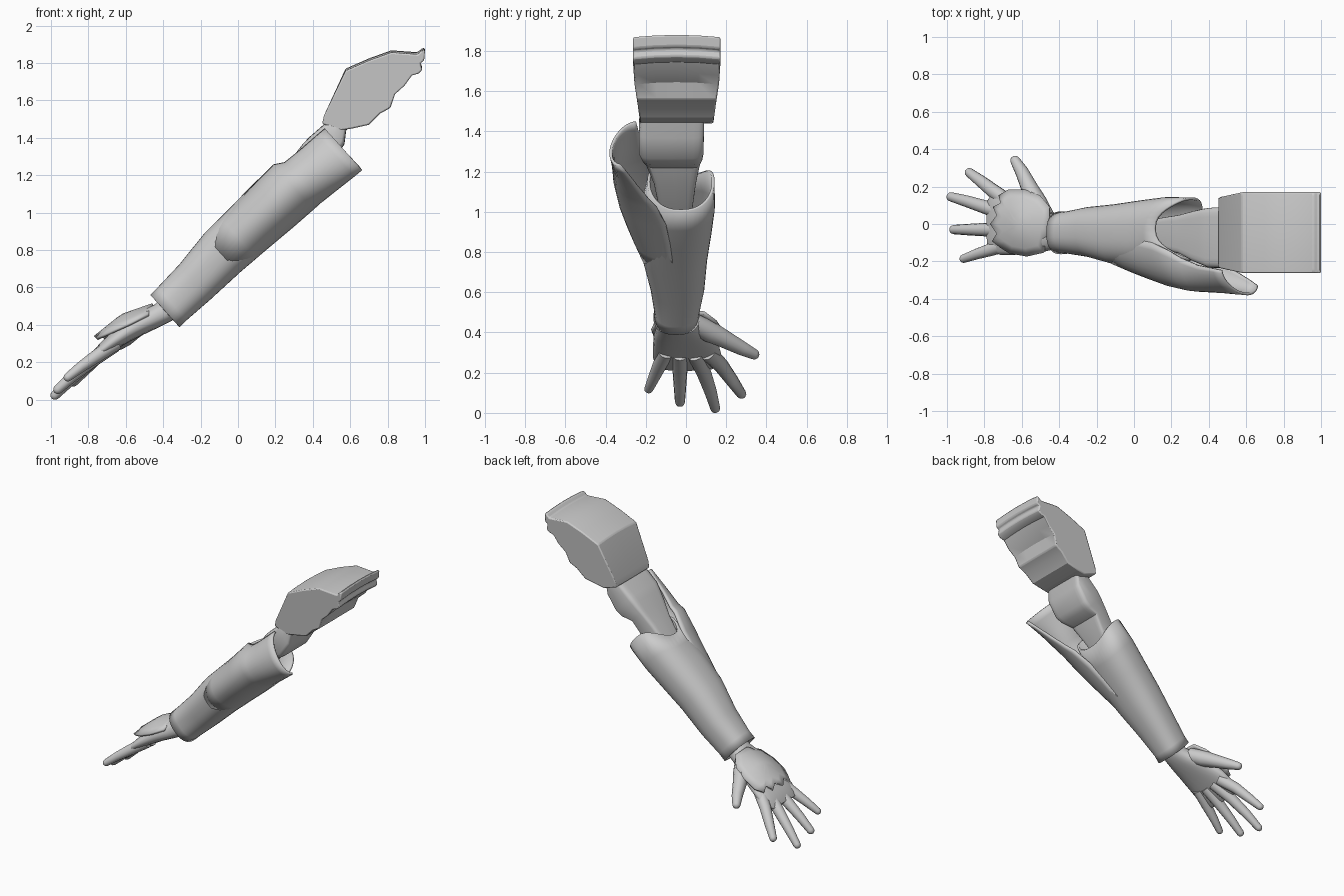
import bpy, bmesh, math
from mathutils import Vector

grey = bpy.data.materials.new("light grey")
grey.diffuse_color = (0.6, 0.6, 0.6, 1)

AX = math.radians(42)                       # slope of the forearm in the front view
UP = Vector((math.cos(AX), 0, math.sin(AX)))
NO = Vector((-math.sin(AX), 0, math.cos(AX)))
ORIGIN = Vector((0, 0, 0.87))


def arm(s, t, y):
    """s runs up the arm, t is the raised side, y is world depth."""
    return ORIGIN + UP * s + NO * t + Vector((0, y, 0))


def finish(name, bm, angle=35, solid=0, bevel=0):
    bmesh.ops.recalc_face_normals(bm, faces=bm.faces[:])
    me = bpy.data.meshes.new(name)
    bm.to_mesh(me)
    bm.free()
    me.materials.append(grey)
    ob = bpy.data.objects.new(name, me)
    bpy.context.collection.objects.link(ob)
    bpy.ops.object.select_all(action='DESELECT')
    ob.select_set(True)
    bpy.context.view_layer.objects.active = ob
    bpy.ops.object.shade_smooth_by_angle(angle=math.radians(angle))
    if solid:
        m = ob.modifiers.new("thickness", 'SOLIDIFY')
        m.thickness, m.offset = solid, 0
    if bevel:
        m = ob.modifiers.new("soft edges", 'BEVEL')
        m.width, m.segments = bevel, 2
        m.limit_method, m.angle_limit = 'ANGLE', math.radians(40)
    return ob


def loft(name, rings, closed=True, caps=True, **kw):
    bm = bmesh.new()
    rows = [[bm.verts.new(p) for p in r] for r in rings]
    n = len(rows[0])
    for a, b in zip(rows, rows[1:]):
        for i in range(n if closed else n - 1):
            j = (i + 1) % n
            bm.faces.new((a[i], a[j], b[j], b[i]))
    if caps:
        bm.faces.new(rows[0])
        bm.faces.new(rows[-1])
    return finish(name, bm, **kw)


def section(s, t0, t1, y0, y1, power=2.0, n=28, notch=0):
    """Rounded cross-section between t0..t1 and y0..y1; notch dips its upper and lower sides."""
    ring = []
    for i in range(n):
        a = 2 * math.pi * i / n
        c, d = math.cos(a), math.sin(a)
        dip = notch * (max(0, d) ** 3 + 0.4 * max(0, -d) ** 2)
        c = math.copysign(abs(c) ** (2 / power), c)
        d = math.copysign(abs(d) ** (2 / power), d)
        ring.append(arm(s - dip, (t0 + t1) / 2 + d * (t1 - t0) / 2,
                        (y0 + y1) / 2 + c * (y1 - y0) / 2))
    return ring


def finger(name, pts, radii, n=12):
    """Round limb through pts with a domed tip."""
    pts = [Vector(p) for p in pts]
    end = (pts[-1] - pts[-2]).normalized()
    tip, r = pts[-1], radii[-1]
    pts += [tip + end * r * k for k in (0.5, 0.85, 1.0)]
    radii = list(radii) + [r * k for k in (0.87, 0.53, 0.1)]
    rings = []
    for i, p in enumerate(pts):
        d = (pts[min(i + 1, len(pts) - 1)] - pts[max(i - 1, 0)]).normalized()
        u = d.cross(NO).normalized()
        v = d.cross(u)
        rings.append([p + (u * math.cos(2 * math.pi * k / n) + v * math.sin(2 * math.pi * k / n)) * radii[i]
                      for k in range(n)])
    loft(name, rings, angle=60)


# Shoulder pad: side profile swept across y, narrower toward the bottom
profile = [(0.45, 1.475), (0.46, 1.52), (0.575, 1.77), (0.70, 1.825), (0.82, 1.868), (0.96, 1.858),
           (0.985, 1.88), (1.0, 1.88), (0.995, 1.825), (0.975, 1.81), (0.985, 1.775),
           (0.965, 1.755), (0.93, 1.745), (0.89, 1.69), (0.84, 1.645), (0.815, 1.56),
           (0.76, 1.53), (0.70, 1.47), (0.61, 1.45), (0.55, 1.44)]
rings = []
for k in (-1, -0.9, -0.5, 0, 0.5, 0.9, 1):
    ring = []
    for x, z in profile:
        half = 0.183 + 0.034 * min(1, (z - 1.45) / 0.25)
        drop = 0.012 * k * k if z > 1.6 else 0
        ring.append((x, -0.046 + k * half, z - drop))
    rings.append(ring)
loft("shoulder_pad", rings, angle=30, bevel=0.014)

# Upper arm: boxy block with a ridge under the elbow pit
loft("upper_arm", [section(s, a, b, c, d, 7, 24) for s, a, b, c, d in (
    (0.92, 0.07, 0.125, -0.21, 0.08), (0.81, 0.035, 0.138, -0.225, 0.09),
    (0.755, -0.012, 0.14, -0.235, 0.09), (0.64, -0.045, 0.142, -0.235, 0.088),
    (0.59, -0.04, 0.138, -0.22, 0.082), (0.52, 0.0, 0.125, -0.20, 0.07),
    (0.41, -0.03, 0.112, -0.16, 0.05), (0.22, -0.05, 0.08, -0.13, 0.03))], angle=30)

# Forearm sleeve: open tube, flaring toward the elbow with a notched rim
loft("forearm_sleeve", [section(s, a, b, c, d, 2.5, 40, k) for s, a, b, c, d, k in (
    (-0.555, -0.142, 0.077, -0.155, 0.06, 0), (-0.50, -0.14, 0.08, -0.15, 0.06, 0),
    (-0.33, -0.143, 0.094, -0.17, 0.085, 0), (-0.12, -0.141, 0.128, -0.21, 0.10, 0),
    (0.08, -0.146, 0.138, -0.225, 0.122, 0), (0.24, -0.148, 0.146, -0.215, 0.137, 0.04),
    (0.415, -0.142, 0.15, -0.185, 0.135, 0.13))], caps=False, solid=0.014, angle=40)

# Forearm guard: curved plate growing out of the sleeve on the front side
rings = []
for s, tc, rt, edge, depth, skew in (
        (-0.125, -0.006, 0.133, -0.055, 0.16, 0), (0.0, -0.006, 0.138, -0.06, 0.195, 0),
        (0.12, -0.006, 0.142, -0.07, 0.22, 0), (0.26, -0.003, 0.15, -0.09, 0.237, 0),
        (0.40, 0.0, 0.155, -0.14, 0.21, 0), (0.45, -0.015, 0.14, -0.175, 0.18, 0),
        (0.56, -0.022, 0.14, -0.225, 0.135, 0.01), (0.68, -0.027, 0.143, -0.265, 0.10, 0.03),
        (0.733, -0.029, 0.143, -0.285, 0.08, 0.04)):
    ring = []
    for i in range(19):
        a = math.radians(-88 + 176 * i / 18)
        ring.append(arm(s, tc + rt * math.sin(a), edge - depth * math.cos(a) + skew * math.sin(a)))
    rings.append(ring)
loft("forearm_guard", rings, closed=False, caps=False, solid=0.014, angle=40)

# Wrist and palm in one smooth loft
loft("palm", [section(s, a, b, c, d, 2.4, 24) for s, a, b, c, d in (
    (-0.44, -0.11, 0.04, -0.125, 0.04), (-0.57, -0.095, 0.03, -0.13, 0.045),
    (-0.64, -0.075, 0.05, -0.145, 0.075), (-0.74, -0.045, 0.07, -0.16, 0.135),
    (-0.84, -0.02, 0.075, -0.165, 0.165), (-0.93, 0.0, 0.072, -0.165, 0.18),
    (-0.985, 0.012, 0.064, -0.15, 0.165), (-1.015, 0.025, 0.052, -0.12, 0.13))], angle=60)

# Fingers and thumb
finger("index_finger", [(-0.66, 0.11, 0.30), (-0.75, 0.175, 0.235), (-0.82, 0.23, 0.16), (-0.88, 0.275, 0.095)],
       (0.042, 0.038, 0.032, 0.025))
finger("middle_finger", [(-0.66, 0.045, 0.295), (-0.78, 0.085, 0.21), (-0.89, 0.12, 0.112), (-0.978, 0.145, 0.024)],
       (0.042, 0.038, 0.032, 0.025))
finger("ring_finger", [(-0.66, -0.03, 0.295), (-0.78, -0.03, 0.21), (-0.88, -0.03, 0.13), (-0.963, -0.03, 0.055)],
       (0.042, 0.037, 0.031, 0.025))
finger("little_finger", [(-0.65, -0.10, 0.305), (-0.76, -0.135, 0.23), (-0.84, -0.16, 0.175), (-0.91, -0.185, 0.12)],
       (0.040, 0.035, 0.029, 0.023))
finger("thumb", [(-0.47, 0.03, 0.45), (-0.52, 0.115, 0.405), (-0.56, 0.195, 0.365), (-0.60, 0.28, 0.32), (-0.635, 0.338, 0.292)],
       (0.05, 0.055, 0.045, 0.036, 0.027))

# Hand guard: domed plate with a zigzag edge over the knuckles
outline = [(-0.45, 0.09), (-0.50, 0.15), (-0.58, 0.18), (-0.67, 0.18), (-0.72, 0.15), (-0.71, 0.11),
           (-0.75, 0.09), (-0.73, 0.045), (-0.765, 0.0), (-0.73, -0.05), (-0.755, -0.09),
           (-0.71, -0.125), (-0.66, -0.155), (-0.57, -0.17), (-0.48, -0.15), (-0.455, -0.03)]


def guard_z(x, y):
    crown = 0.505 + (x + 0.47) * 0.36 if x > -0.62 else 0.451 + (x + 0.62) * 0.80
    return crown - 2.0 * (y - 0.005) ** 2


bm = bmesh.new()
mid = (-0.61, 0.0)
rows = []
for k in (1, 0.75, 0.5, 0.25):
    row = []
    for x, y in outline:
        px, py = mid[0] + (x - mid[0]) * k, mid[1] + (y - mid[1]) * k
        row.append(bm.verts.new((px, py, guard_z(px, py))))
    rows.append(row)
centre = bm.verts.new((*mid, guard_z(*mid)))
n = len(outline)
for i in range(n):
    j = (i + 1) % n
    for a, b in zip(rows, rows[1:]):
        bm.faces.new((a[i], a[j], b[j], b[i]))
    bm.faces.new((rows[-1][i], rows[-1][j], centre))
finish("hand_guard", bm, solid=0.016, angle=40)
